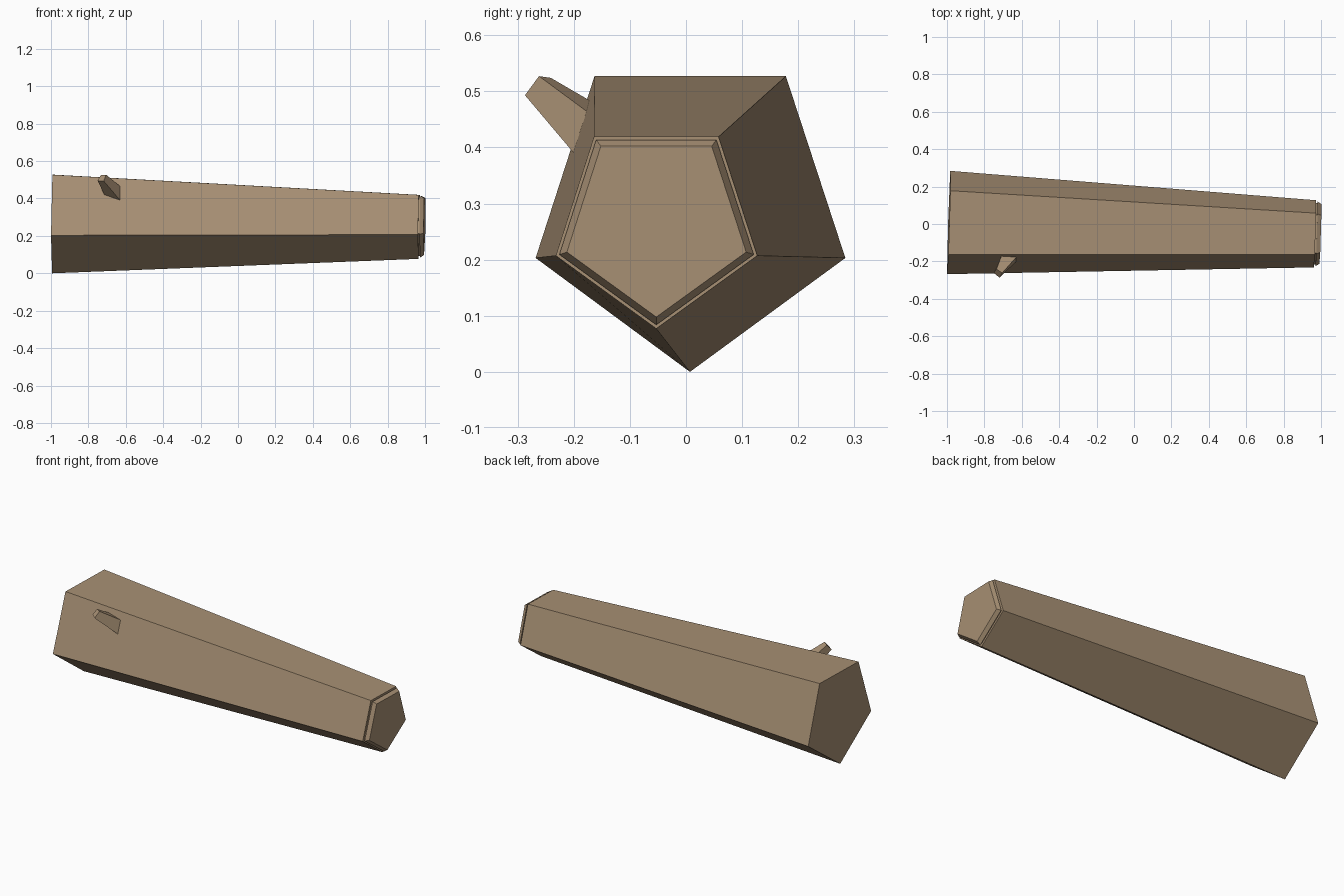
import bpy
import bmesh

if "Cube" in bpy.data.objects:
    bpy.data.objects.remove(bpy.data.objects["Cube"])

bark = bpy.data.materials.new("brown_wood")
bark.diffuse_color = (0.39, 0.28, 0.175, 1)
bark.use_nodes = True
bark.node_tree.nodes["Principled BSDF"].inputs["Base Color"].default_value = bark.diffuse_color


def loft(name, rings):
    """Skin a list of equal-length point rings and cap both ends."""
    bm = bmesh.new()
    loops = [[bm.verts.new(p) for p in ring] for ring in rings]
    n = len(loops[0])
    for a, b in zip(loops, loops[1:]):
        for i in range(n):
            j = (i + 1) % n
            bm.faces.new((a[i], a[j], b[j], b[i]))
    bm.faces.new(loops[0])
    bm.faces.new(loops[-1])
    bmesh.ops.recalc_face_normals(bm, faces=bm.faces)
    mesh = bpy.data.meshes.new(name)
    bm.to_mesh(mesh)
    bm.free()
    mesh.materials.append(bark)
    obj = bpy.data.objects.new(name, mesh)
    bpy.context.collection.objects.link(obj)
    return obj


# Five-sided cross-sections (y, z) of the thick and thin ends
thick = [(-0.163, 0.527), (0.178, 0.527), (0.284, 0.203), (0.007, 0.0), (-0.268, 0.203)]
thin = [(-0.164, 0.419), (0.058, 0.419), (0.127, 0.207), (-0.053, 0.077), (-0.232, 0.207)]


def section(profile, x, scale=1.0):
    """Place a profile square to the slightly slanted trunk axis."""
    cy = sum(p[0] for p in profile) / 5
    cz = sum(p[1] for p in profile) / 5
    return [(x + 0.031 * (y - cy) * scale + 0.013 * (z - cz) * scale,
             cy + (y - cy) * scale, cz + (z - cz) * scale) for y, z in profile]


# Trunk with a narrow groove and a bevelled end cap
loft("trunk", [
    section(thick, -0.99),
    section(thin, 0.968),
    section(thin, 0.968, 0.92),
    section(thin, 0.976, 0.92),
    section(thin, 0.976, 0.965),
    section(thin, 0.997, 0.89),
])

# Short branch stub, its root sunk into the trunk
root = [(-0.63, -0.20, 0.39), (-0.63, -0.178, 0.465),
        (-0.71, -0.174, 0.485), (-0.715, -0.192, 0.42)]
tip = [(-0.718, -0.287, 0.493), (-0.705, -0.262, 0.527),
       (-0.735, -0.241, 0.524), (-0.75, -0.262, 0.495)]
sunk = [(x + 0.01, y + 0.03, z - 0.02) for x, y, z in root]
loft("branch_stub", [sunk, root, tip])
